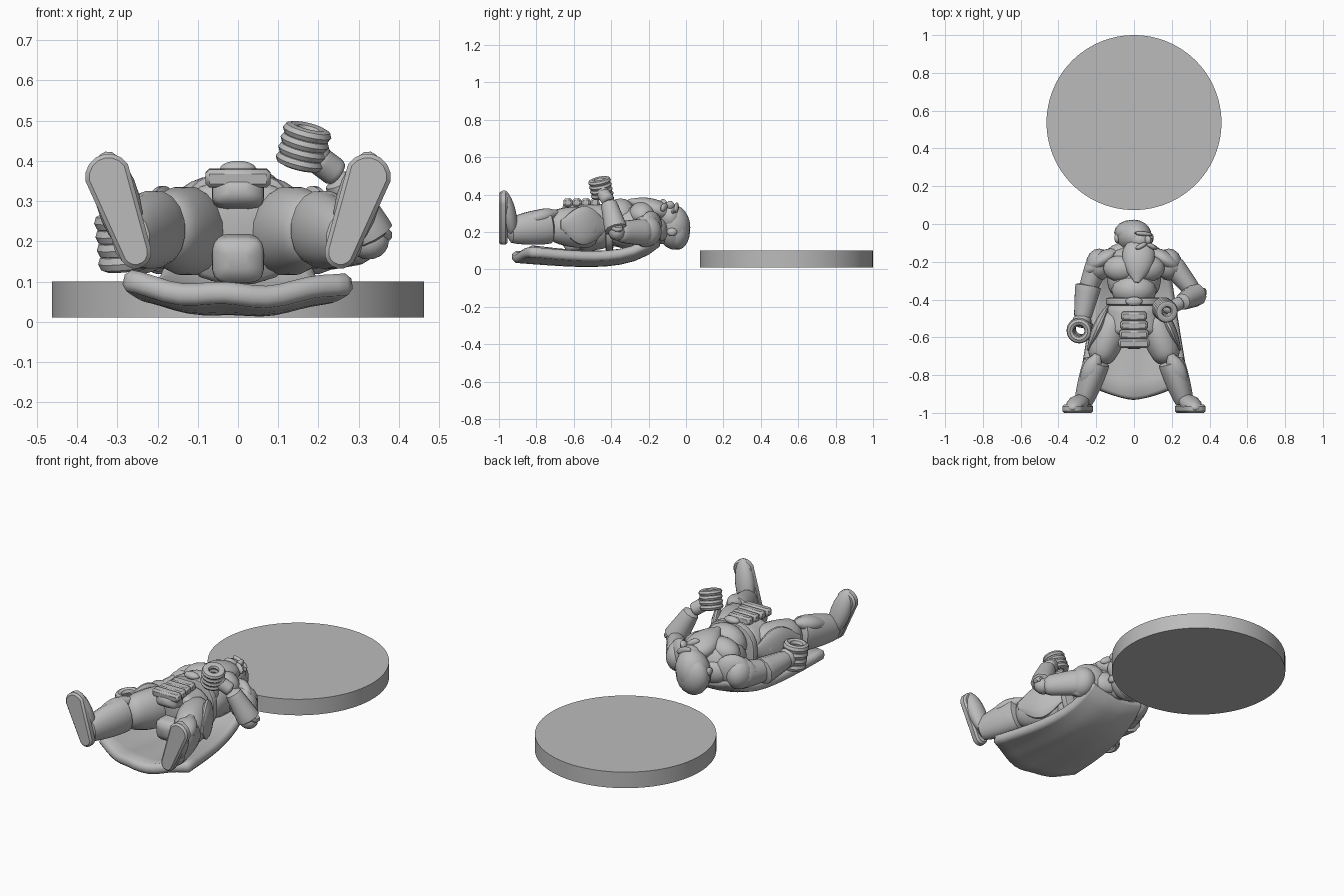
import bpy, bmesh, math
from mathutils import Vector, Matrix, Euler

if "Cube" in bpy.data.objects:
    bpy.data.objects.remove(bpy.data.objects["Cube"])

stone = bpy.data.materials.new("plain_grey")
stone.use_nodes = True
grey = (.5, .5, .5, 1)
stone.diffuse_color = grey
stone.node_tree.nodes["Principled BSDF"].inputs["Base Color"].default_value = grey


def finish(name, bm, angle=40):
    bmesh.ops.recalc_face_normals(bm, faces=bm.faces)
    mesh = bpy.data.meshes.new(name)
    bm.to_mesh(mesh)
    bm.free()
    obj = bpy.data.objects.new(name, mesh)
    bpy.context.collection.objects.link(obj)
    mesh.materials.append(stone)
    bpy.ops.object.select_all(action='DESELECT')
    obj.select_set(True)
    bpy.context.view_layer.objects.active = obj
    bpy.ops.object.shade_smooth_by_angle(angle=math.radians(angle))
    return obj


def blob(name, centre, radii, turn=(0, 0, 0), segments=16):
    bm = bmesh.new()
    rotation = Euler([math.radians(a) for a in turn]).to_matrix().to_4x4()
    place = Matrix.Translation(centre) @ rotation @ Matrix.Diagonal((*radii, 1))
    bmesh.ops.create_uvsphere(bm, u_segments=segments, v_segments=segments // 2 + 2,
                              radius=1, matrix=place)
    return finish(name, bm)


def bridge(bm, rings):
    for first, second in zip(rings, rings[1:]):
        count = len(first)
        for k in range(count):
            n = (k + 1) % count
            bm.faces.new((first[k], first[n], second[n], second[k]))


def limb(name, start, end, width, taper=1, bulge=0, depth=1, crisp=8, square=1, segments=16):
    """Tapering rounded bar; crisp sharpens its ends, square its cross-section."""
    bm = bmesh.new()
    start, end = Vector(start), Vector(end)
    along = (end - start).normalized()
    side = along.cross(Vector((0, 0, 1))).normalized()
    up = side.cross(along)
    rings = []
    steps = 12
    for i in range(steps + 1):
        t = i / steps
        rounding = max(.4, (1 - abs(t + t - 1) ** crisp) ** .5)
        r = width * (1 + (taper - 1) * t + bulge * math.sin(math.pi * t)) * rounding
        ring = []
        for k in range(segments):
            a = math.tau * (k + .5) / segments
            c, s = math.cos(a), math.sin(a)
            c = math.copysign(abs(c) ** square, c)
            s = math.copysign(abs(s) ** square, s)
            ring.append(bm.verts.new(start.lerp(end, t) + r * (side * c + up * s * depth)))
        rings.append(ring)
    bridge(bm, rings)
    bm.faces.new(rings[0])
    bm.faces.new(rings[-1])
    return finish(name, bm)


def plate(name, outline, matrix, thick, bevel=.01):
    bm = bmesh.new()
    face = bm.faces.new([bm.verts.new((x, y, 0)) for x, y in outline])
    grown = bmesh.ops.extrude_face_region(bm, geom=[face])["geom"]
    bmesh.ops.translate(bm, vec=(0, 0, thick),
                        verts=[v for v in grown if isinstance(v, bmesh.types.BMVert)])
    bmesh.ops.transform(bm, matrix=matrix, verts=bm.verts)
    obj = finish(name, bm, angle=30)
    obj.modifiers.new("edge", 'BEVEL').width = bevel
    return obj


def fist(name, centre, axis, radius, spacing):
    """Four curled fingers stacked round an open grip."""
    bm = bmesh.new()
    turn = Vector((0, 0, 1)).rotation_difference(Vector(axis)).to_matrix().to_4x4()
    place = Matrix.Translation(centre) @ turn
    around, across = 16, 8
    for finger in range(4):
        rings = []
        for i in range(around):
            a = math.tau * i / around
            ring = []
            for j in range(across):
                b = math.tau * j / across
                reach = radius + .02 * math.cos(b)
                height = spacing * (finger - 1.5 + .65 * math.sin(b))
                ring.append(bm.verts.new(place @ Vector((reach * math.cos(a), reach * math.sin(a), height))))
            rings.append(ring)
        bridge(bm, rings + rings[:1])
    return finish(name, bm)


# Display base
bm = bmesh.new()
bmesh.ops.create_cone(bm, cap_ends=True, segments=96, radius1=.463, radius2=.463, depth=.09,
                      matrix=Matrix.Translation((0, .537, .055)))
finish("round_base", bm)

# Cape: a bowed grid with shallow folds and a pointed hem, thickened
bm = bmesh.new()
grid = []
length, half = 10, 8
for row in range(length + 1):
    t = row / length
    line = []
    for column in range(-half, half + 1):
        u = column / half
        hem = .1 * t ** 3 * (1 - abs(u) ** 1.5)
        fold = .006 * math.cos(half * u + t) * t
        sag = .1 * (1 - t) ** 6 - .02 * math.sin(math.pi * t) + .015 * t
        line.append(bm.verts.new((u * (.17 + .115 * t), -.15 - .68 * t - hem,
                                  .06 + sag + fold + .035 * u * u)))
    grid.append(line)
for first, second in zip(grid, grid[1:]):
    for k in range(half + half):
        bm.faces.new((first[k], second[k], second[k + 1], first[k + 1]))
cape = finish("cape", bm)
if cape.data.polygons[0].normal.z < 0:
    cape.data.flip_normals()
thickness = cape.modifiers.new("thickness", 'SOLIDIFY')
thickness.thickness = .055
thickness.offset = -.3
edge = cape.modifiers.new("edge", 'BEVEL')
edge.width = .015

# Torso, belt and hips
waist = Vector((0, -.41, .235))
crotch = Vector((0, -.59, .22))
limb("torso", start=(0, -.12, .21), end=waist, width=.16, taper=.85, depth=.85, crisp=4)
blob("belly", centre=(0, -.35, .28), radii=(.12, .09, .1))
limb("hip_skirt", start=waist, end=crotch, width=.14, taper=1.15, depth=.85, square=.85)
belt_half = Vector((0, .025, 0))
limb("belt", start=waist + belt_half, end=waist - belt_half, width=.15, depth=.95, square=.85, segments=24)
blob("belt_buckle", centre=waist + Vector((0, 0, .145)), radii=(.045, .025, .02))

# Banded front apron over hanging cloths
for band in range(4):
    wide, tall = .066 + .005 * band, .024
    place = Matrix.Translation((0, -.485 - .048 * band, .335)) @ Matrix.Rotation(.1, 4, 'X')
    plate("apron_band", [(-wide, tall), (wide, tall), (wide, -tall), (-wide, -tall)], place, thick=.045)
limb("apron_lining", start=(0, -.46, .3), end=(0, -.66, .33), width=.065, depth=.6, square=.5)
limb("rear_cloth", start=(0, -.5, .17), end=(0, -.66, .15), width=.065, depth=.9, square=.5)

for s in (-1, 1):
    # Chest and shoulders
    blob("chest_muscle", centre=(s * .075, -.235, .3), radii=(.09, .07, .06), turn=(0, s * 15, 0))
    blob("collar_muscle", centre=(s * .075, -.14, .21), radii=(.08, .04, .06), turn=(0, 0, s * -20))
    shoulder = Vector((s * .185, -.215, .205))
    blob("shoulder", centre=shoulder, radii=(.07, .085, .085))
    for layer in range(2):
        blob("shoulder_guard", centre=shoulder + Vector((s * -.02, .025, .02)) * (1 - layer),
             radii=(.095, .045, .085), turn=(0, s * 25, s * -32))

    # Hip guards hanging at the sides
    limb("hip_guard", start=(s * .135, -.43, .23), end=(s * .245, -.67, .24), width=.02,
         taper=.8, bulge=.6, depth=3.5, crisp=2)

    # Legs
    knee, ankle = Vector((s * .19, -.74, .235)), Vector((s * .273, -.96, .205))
    limb("thigh", start=(s * .09, -.47, .22), end=knee, width=.085, taper=.75, bulge=.2, depth=1.2)
    limb("boot_shaft", start=knee + Vector((0, .03, 0)), end=ankle, width=.072, taper=.65,
         bulge=.1, depth=1.35, crisp=16)
    limb("shin_guard", start=knee + Vector((0, .05, .07)), end=ankle + Vector((0, .08, .05)),
         width=.045, taper=.6, bulge=.3, depth=.8, crisp=2)

    # Feet: wide toe and narrow heel joined in one sole outline
    blob("foot", centre=(s * .298, -.95, .3), radii=(.055, .042, .13), turn=(12, s * 15, 0))
    toe, heel = Vector((.322, .36)), Vector((.255, .172))
    lean = (toe - heel).normalized()
    outline = []
    for k in range(16):
        a = math.tau * (k + .5) / 16
        ray = Vector((math.cos(a), math.sin(a)))
        x, z = toe + ray * .058 if ray.dot(lean) > 0 else heel + ray * .04
        outline.append((s * x, z))
    plate("boot_sole", outline, Matrix.Translation((0, -.955, 0)) @ Matrix.Rotation(math.pi / 2, 4, 'X'), thick=.045)

# Lowered arm with open grip
elbow, wrist = Vector((-.25, -.36, .185)), Vector((-.275, -.51, .2))
limb("right_upper_arm", start=(-.19, -.2, .2), end=elbow, width=.065, taper=.75, depth=1.2)
limb("right_cuff", start=elbow + Vector((.01, .045, 0)), end=wrist, width=.076, taper=.6, crisp=16, segments=10)
blob("right_palm", centre=wrist, radii=(.05, .04, .055))
fist("right_fingers", centre=wrist + Vector((-.01, -.05, 0)), axis=(-.1, -.1, 1), radius=.048, spacing=.034)

# Raised arm with closed hand
elbow, wrist = Vector((.325, -.37, .2)), Vector((.25, -.415, .365))
limb("left_upper_arm", start=(.19, -.2, .2), end=elbow, width=.065, taper=.7, depth=1.2)
blob("left_elbow", centre=elbow, radii=(.05, .045, .045))
limb("left_cuff", start=elbow + Vector((.01, 0, 0)), end=wrist, width=.066, taper=.65, crisp=16, segments=10)
limb("left_wrist", start=wrist, end=(.19, -.445, .41), width=.036)
plate("left_cuff_spike", [(-.04, .03), (.04, .03), (.04, -.01), (0, -.05)],
      Matrix.Translation(elbow + Vector((.015, 0, .02))) @ Matrix.Rotation(.7, 4, 'Y'), thick=.03)
blob("left_palm", centre=(.19, -.445, .415), radii=(.04, .035, .04))
fist("left_fingers", centre=(.163, -.455, .435), axis=(.25, -.2, 1), radius=.042, spacing=.025)

# Head, turned a little to its left
blob("skull", centre=(0, -.065, .225), radii=(.092, .088, .12), turn=(0, 15, 0), segments=20)
blob("neck", centre=(0, -.13, .21), radii=(.075, .06, .075))
blob("face", centre=(.03, -.085, .28), radii=(.07, .06, .07), turn=(0, 25, 0))
blob("hair", centre=(-.01, -.045, .21), radii=(.095, .067, .105))
blob("brow", centre=(.05, -.052, .33), radii=(.052, .013, .02), turn=(0, 25, -6))
blob("nose", centre=(.073, -.085, .342), radii=(.016, .024, .026), turn=(0, 25, 0), segments=10)
for s in (-1, 1):
    blob("eye", centre=(.066 + s * .026, -.07, .32 - s * .012), radii=(.011, .008, .01), segments=10)
    blob("ear", centre=(s * .09, -.075, .22 - s * .02), radii=(.015, .028, .022), segments=10)
    blob("moustache", centre=(.065 + s * .027, -.117, .343 - s * .01), radii=(.037, .014, .02),
         turn=(0, 25, s * -28), segments=12)

# Beard
limb("beard", start=(.03, -.07, .29), end=(.015, -.31, .37), width=.07, taper=.45, bulge=.5, depth=.6, crisp=3)
